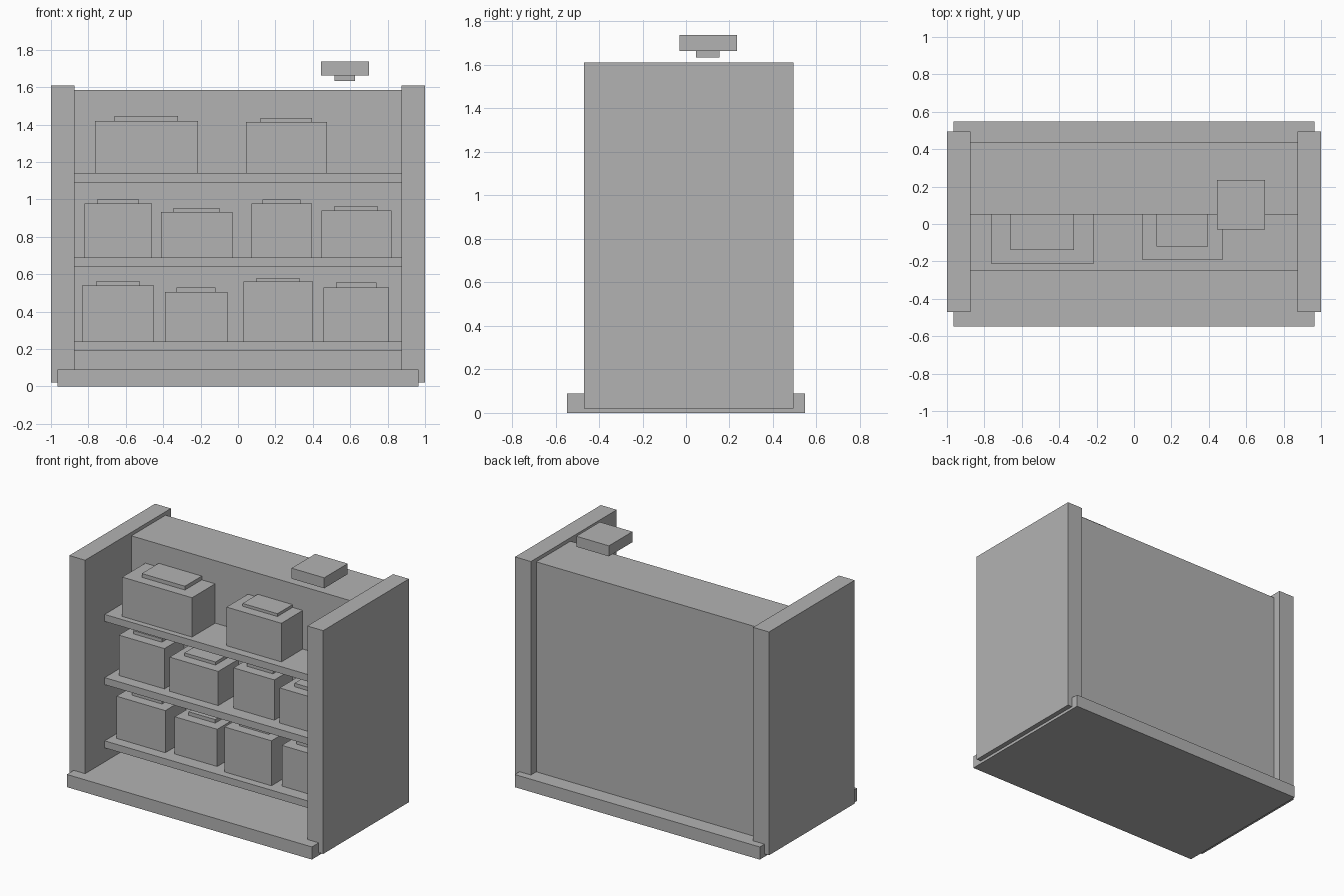
import bpy

cube = bpy.data.objects.get("Cube")
if cube:
    bpy.data.objects.remove(cube, do_unlink=True)

# One plain grey for everything
grey = bpy.data.materials.new("plain_grey")
grey.use_nodes = True
colour = (0.45, 0.45, 0.45, 1)
grey.diffuse_color = colour
grey.node_tree.nodes["Principled BSDF"].inputs["Base Color"].default_value = colour


def box(name, x, y, z):
    """Flat-faced box from (min, max) spans on each axis."""
    spans = (x, y, z)
    bpy.ops.mesh.primitive_cube_add(size=1, location=[(a + b) / 2 for a, b in spans])
    ob = bpy.context.object
    ob.name = name
    ob.scale = [b - a for a, b in spans]
    bpy.ops.object.transform_apply(location=False, rotation=False, scale=True)
    ob.data.materials.append(grey)
    return ob


INNER = 0.875      # inner face of the side panels
WALL = 0.05        # front face of the thick back
TUCK = 0.06        # goods end slightly inside the back
LID_SETBACK = 0.07

# Cabinet
box("base", (-0.965, 0.965), (-0.547, 0.548), (0, 0.09))
box("left_side", (INNER, 1), (-0.47, 0.495), (0.02, 1.61))
box("right_side", (-1, -INNER), (-0.47, 0.495), (0.02, 1.61))
box("back", (-INNER, INNER), (WALL, 0.435), (0.05, 1.585))

# Shelves with their goods: (x min, x max, front y, top z, lid x min, lid x max, lid top z)
rows = {
    0.24: [(-0.835, -0.45, -0.175, 0.54, -0.76, -0.525, 0.562),
           (-0.39, -0.055, -0.155, 0.505, -0.33, -0.12, 0.53),
           (0.03, 0.40, -0.195, 0.56, 0.10, 0.33, 0.58),
           (0.457, 0.807, -0.16, 0.53, 0.525, 0.74, 0.555)],
    0.69: [(-0.82, -0.46, -0.17, 0.977, -0.755, -0.53, 1.0),
           (-0.413, -0.03, -0.18, 0.933, -0.345, -0.10, 0.955),
           (0.073, 0.395, -0.155, 0.977, 0.13, 0.335, 1.0),
           (0.447, 0.822, -0.17, 0.94, 0.515, 0.747, 0.965)],
    1.14: [(-0.765, -0.215, -0.21, 1.42, -0.66, -0.32, 1.447),
           (0.043, 0.475, -0.19, 1.415, 0.12, 0.395, 1.435)],
}
for r, (top, goods) in enumerate(rows.items(), 1):
    box(f"shelf_{r}", (-INNER, INNER), (-0.25, TUCK), (top - 0.05, top))
    for i, (x0, x1, front, z1, lx0, lx1, lz) in enumerate(goods, 1):
        box(f"carton_{r}_{i}", (x0, x1), (front, TUCK), (top, z1))
        box(f"carton_lid_{r}_{i}", (lx0, lx1), (front + LID_SETBACK, TUCK), (z1, lz))

# Small block hovering over the top, with its foot
box("top_block", (0.443, 0.70), (-0.03, 0.235), (1.663, 1.738))
box("top_block_foot", (0.517, 0.625), (0.045, 0.155), (1.633, 1.663))
